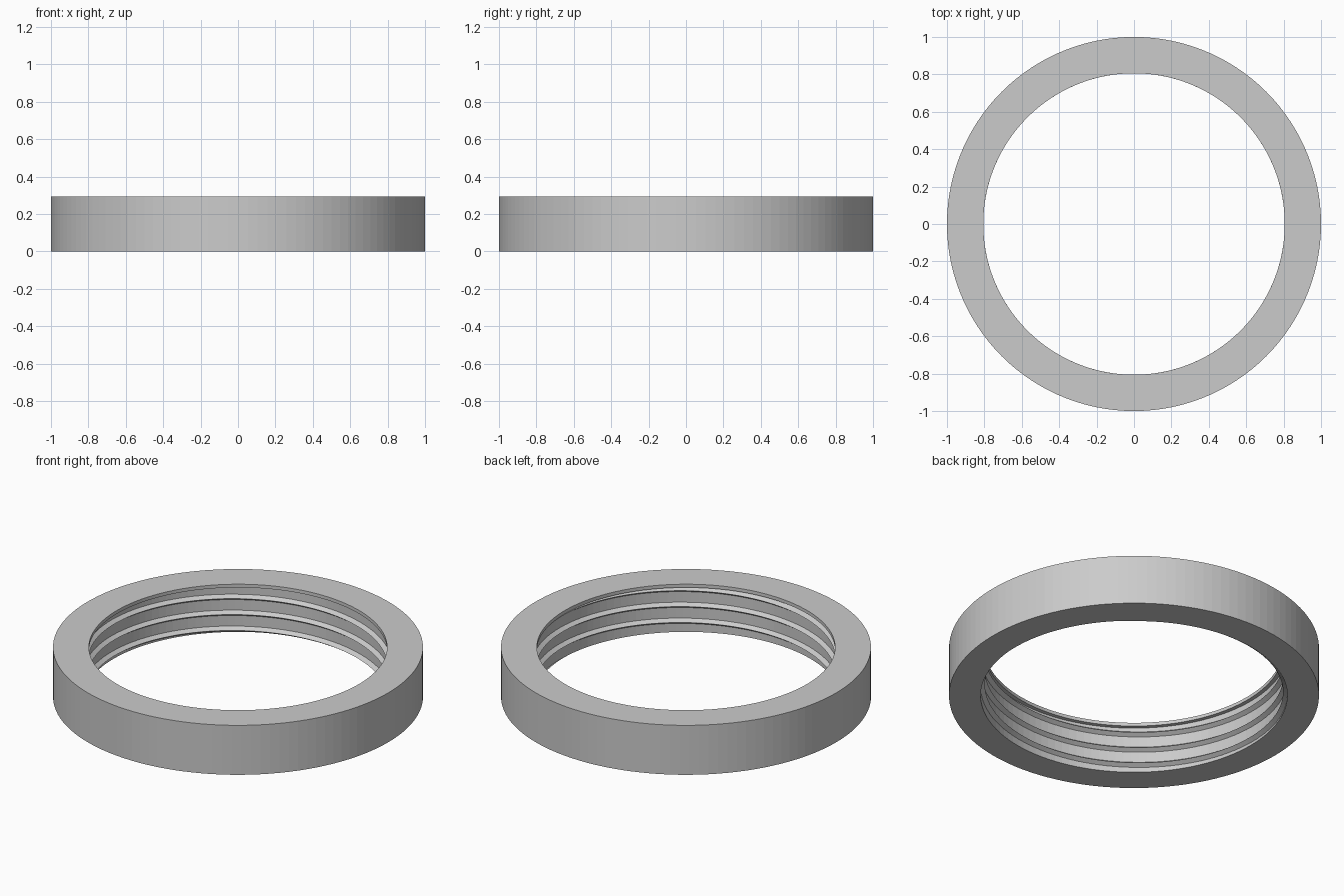
import bpy, bmesh, math

if "Cube" in bpy.data.objects:
    bpy.data.objects.remove(bpy.data.objects["Cube"])

HEIGHT, OUTER, BORE, CREST = 0.295, 1.0, 0.829, 0.806
LIP = 0.275          # underside of the top lip
PITCH, HALF = 0.095, 0.016
SEGS = 120

grey = bpy.data.materials.new("light_grey")
grey.use_nodes = True
colour = (0.6, 0.6, 0.6, 1)
grey.diffuse_color = colour
grey.node_tree.nodes["Principled BSDF"].inputs["Base Color"].default_value = colour


def point(r, angle, z):
    return (r * math.cos(angle), r * math.sin(angle), z)


def skin(bm, rings, closed):
    """Join neighbouring cross-sections with quads."""
    pairs = list(zip(rings, rings[1:]))
    if closed:
        pairs.append((rings[-1], rings[0]))
    for a, b in pairs:
        n = len(a)
        for i in range(n):
            j = (i + 1) % n
            bm.faces.new((a[i], b[i], b[j], a[j]))
    if not closed:
        bm.faces.new(rings[0])
        bm.faces.new(rings[-1])


def finish(bm, name):
    bmesh.ops.recalc_face_normals(bm, faces=bm.faces)
    mesh = bpy.data.meshes.new(name)
    bm.to_mesh(mesh)
    bm.free()
    mesh.materials.append(grey)
    obj = bpy.data.objects.new(name, mesh)
    bpy.context.collection.objects.link(obj)
    return obj


# Ring body with a narrow inward lip at the top
profile = [(OUTER, 0), (OUTER, HEIGHT), (CREST, HEIGHT),
           (CREST, LIP), (BORE, LIP), (BORE, 0)]
bm = bmesh.new()
rings = [[bm.verts.new(point(r, math.tau * i / SEGS, z)) for r, z in profile]
         for i in range(SEGS)]
skin(bm, rings, True)
finish(bm, "ring_body")

# Right-handed V-shaped thread on the inside wall
bm = bmesh.new()
start = -0.019
turns = (HEIGHT - start) / PITCH + 0.1
base = math.radians(135) + math.tau * (start - 0.021) / PITCH
rings = []
for i in range(int(turns * SEGS)):
    angle = base + math.tau * i / SEGS
    z = start + PITCH * i / SEGS
    section = [(BORE + 0.004, z - HALF), (BORE, z - HALF), (CREST, z),
               (BORE, z + HALF), (BORE + 0.004, z + HALF)]
    rings.append([bm.verts.new(point(r, angle, h)) for r, h in section])
skin(bm, rings, False)

# Trim the thread flush with the base and inside the lip
for z, side in ((0, -1), (LIP + 0.004, 1)):
    cut = bmesh.ops.bisect_plane(
        bm, geom=bm.verts[:] + bm.edges[:] + bm.faces[:],
        plane_co=(0, 0, z), plane_no=(0, 0, side), clear_outer=True)
    edges = [e for e in cut["geom_cut"] if isinstance(e, bmesh.types.BMEdge)]
    bmesh.ops.holes_fill(bm, edges=edges, sides=0)
finish(bm, "inner_thread")
